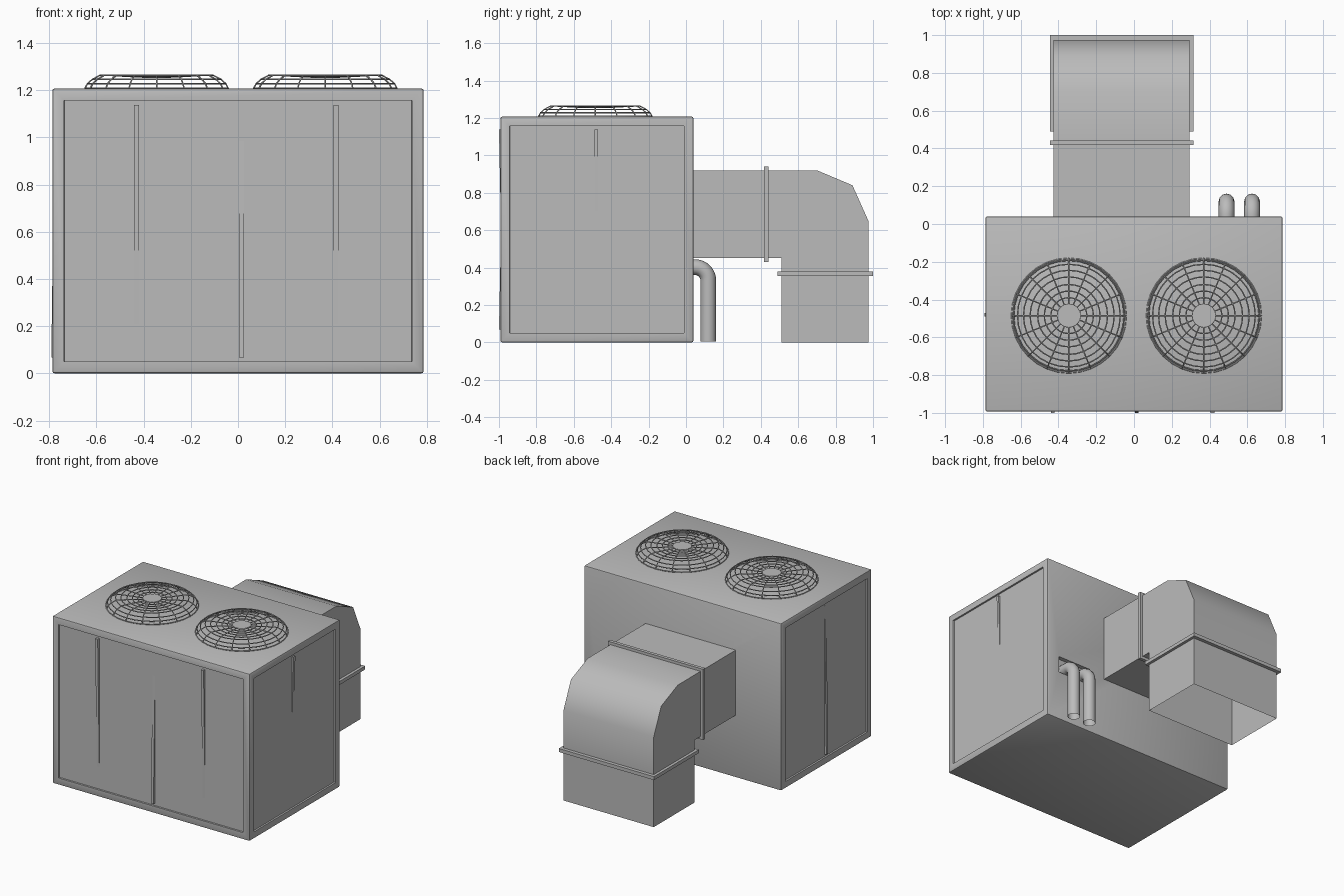
import bpy, bmesh, math
from mathutils import Matrix, Vector

if "Cube" in bpy.data.objects:
    bpy.data.objects.remove(bpy.data.objects["Cube"])

grey = bpy.data.materials.new("painted grey metal")
grey.use_nodes = True
grey.diffuse_color = (0.5, 0.5, 0.5, 1)
grey.node_tree.nodes["Principled BSDF"].inputs["Base Color"].default_value = (0.5, 0.5, 0.5, 1)


def activate(ob):
    bpy.ops.object.select_all(action="DESELECT")
    ob.select_set(True)
    bpy.context.view_layer.objects.active = ob


def smooth(ob, degrees):
    activate(ob)
    bpy.ops.object.shade_smooth_by_angle(angle=math.radians(degrees))


def add_object(name, data):
    ob = bpy.data.objects.new(name, data)
    bpy.context.collection.objects.link(ob)
    data.materials.append(grey)
    return ob


def mesh_object(name, bm):
    bmesh.ops.recalc_face_normals(bm, faces=bm.faces[:])
    mesh = bpy.data.meshes.new(name)
    bm.to_mesh(mesh)
    bm.free()
    return add_object(name, mesh)


def add_box(bm, low, high):
    low, high = Vector(low), Vector(high)
    place = Matrix.Translation((low + high) / 2) @ Matrix.Diagonal((high - low).to_4d())
    bmesh.ops.create_cube(bm, size=1, matrix=place)


def prism(profile, x0, x1):
    """Extrude a (y, z) outline along x."""
    bm = bmesh.new()
    face = bm.faces.new([bm.verts.new((x0, y, z)) for y, z in profile])
    new = bmesh.ops.extrude_face_region(bm, geom=[face])["geom"]
    verts = [g for g in new if isinstance(g, bmesh.types.BMVert)]
    bmesh.ops.translate(bm, verts=verts, vec=(x1 - x0, 0, 0))
    return bm


def tubes(name, paths, radius, sides_level):
    """Sweep round wire along (points, closed) paths."""
    curve = bpy.data.curves.new(name, "CURVE")
    curve.dimensions = "3D"
    curve.bevel_depth = radius
    curve.bevel_resolution = sides_level
    for points, closed in paths:
        spline = curve.splines.new("POLY")
        spline.points.add(len(points) - 1)
        for target, p in zip(spline.points, points):
            target.co = (*p, 1)
        spline.use_cyclic_u = closed
    ob = add_object(name, curve)
    activate(ob)
    bpy.ops.object.convert(target="MESH")
    return bpy.context.view_layer.objects.active


# Cabinet with rounded edges and recessed panels on the front and both sides
bm = bmesh.new()
add_box(bm, (-0.787, -0.993, 0), (0.787, 0.04, 1.207))
bmesh.ops.bevel(bm, geom=bm.edges[:], offset=0.01, segments=2, profile=0.5, affect="EDGES")
bm.normal_update()
panels = [f for f in bm.faces if f.calc_area() > 0.5 and (f.normal.y < -0.9 or abs(f.normal.x) > 0.9)]
bmesh.ops.inset_individual(bm, faces=panels, thickness=0.057)
bmesh.ops.inset_individual(bm, faces=panels, thickness=0.001, depth=-0.012)
cabinet = mesh_object("cabinet", bm)

# Pipe opening cut into the back wall
bm = bmesh.new()
add_box(bm, (0.42, 0.01, 0.36), (0.69, 0.1, 0.48))
cutter = mesh_object("pipe_opening_cutter", bm)
cutter.hide_render = True
cut = cabinet.modifiers.new("pipe opening", "BOOLEAN")
cut.operation = "DIFFERENCE"
cut.object = cutter
activate(cabinet)
bpy.ops.object.modifier_apply(modifier=cut.name)
bpy.data.objects.remove(cutter)
smooth(cabinet, 30)

# Tapered panel dividers, thin at one end
falling = [(-1.0, 1.138), (-0.975, 1.138), (-0.981, 0.21)]
rising = [(-1.0, 0.068), (-0.975, 0.068), (-0.981, 0.985)]
for name, outline, x in (("front_divider_right", falling, -0.43),
                         ("front_divider_middle", rising, 0.015),
                         ("front_divider_left", falling, 0.415)):
    mesh_object(name, prism(outline, x - 0.01, x + 0.01))
side_falling = [(-0.787, 1.138), (-0.765, 1.138), (-0.775, 0.7)]
side_rising = [(-0.777, 1.138), (-0.765, 1.138), (-0.765, 0.068), (-0.791, 0.068)]
for name, outline, x, turn in (("side_divider_left", side_falling, -0.48, 90),
                               ("side_divider_right", side_rising, 0.48, -90)):
    bm = prism(outline, x - 0.01, x + 0.01)
    bmesh.ops.rotate(bm, verts=bm.verts[:], matrix=Matrix.Rotation(math.radians(turn), 3, "Z"))
    mesh_object(name, bm)

# Domed wire fan guards: concentric rings joined by spokes
dome = [(0.303, 1.209), (0.293, 1.228), (0.272, 1.246), (0.24, 1.263), (0.205, 1.263),
        (0.165, 1.261), (0.13, 1.259), (0.095, 1.257), (0.06, 1.256)]
SPOKES, STEPS = 16, 32


def around(r, z, turn):
    return (r * math.cos(turn), r * math.sin(turn), z)


wires = [([around(r, z, math.tau * i / STEPS) for i in range(STEPS)], True) for r, z in dome]
wires += [([around(r, z, math.tau * i / SPOKES) for r, z in dome], False) for i in range(SPOKES)]
guard = tubes("fan_guard_right", wires, 0.0035, 1)
bm = bmesh.new()
bmesh.ops.create_cone(bm, cap_ends=True, segments=STEPS, radius1=0.062, radius2=0.062,
                      depth=0.008, matrix=Matrix.Translation((0, 0, 1.256)))
hub = mesh_object("fan_hub_right", bm)
for part in (guard, hub):
    smooth(part, 50)
    part.location = (-0.345, -0.485, 0)
    twin = part.copy()
    twin.name = part.name.replace("right", "left")
    twin.location.x = 0.37
    bpy.context.collection.objects.link(twin)

# Air duct: straight run, faceted elbow and drop, open underneath
duct_outline = [(0.035, 0.92), (0.43, 0.92), (0.7, 0.92), (0.89, 0.84), (0.975, 0.65),
                (0.975, 0.37), (0.975, 0), (0.51, 0), (0.51, 0.45), (0.035, 0.45)]
bm = prism(duct_outline, -0.425, 0.295)
mouth = [f for f in bm.faces if all(v.co.z < 0.01 for v in f.verts)]
bmesh.ops.recalc_face_normals(bm, faces=bm.faces[:])
bmesh.ops.delete(bm, geom=mouth, context="FACES_ONLY")
smooth(mesh_object("air_duct", bm), 50)

# Flange collars around the duct, each made of four bars
LEFT, RIGHT, LIP = 0.295, -0.425, 0.02
bm = bmesh.new()
for z0, z1 in ((0.43, 0.45), (0.92, 0.94)):
    add_box(bm, (RIGHT - LIP, 0.417, z0), (LEFT + LIP, 0.441, z1))
for x0 in (RIGHT - LIP, LEFT):
    add_box(bm, (x0, 0.417, 0.45), (x0 + LIP, 0.441, 0.92))
mesh_object("straight_duct_flange", bm)
bm = bmesh.new()
for y0, y1 in ((0.49, 0.51), (0.975, 1.0)):
    add_box(bm, (RIGHT - LIP, y0, 0.354), (LEFT + LIP, y1, 0.379))
for x0 in (RIGHT - LIP, LEFT):
    add_box(bm, (x0, 0.51, 0.354), (x0 + LIP, 0.975, 0.379))
mesh_object("drop_duct_flange", bm)

# Two bent pipes leaving the back wall and turning down
BEND = 0.07
for name, x in (("pipe_inner", 0.49), ("pipe_outer", 0.625)):
    path = [(x, 0.012, 0.402)]
    for i in range(9):
        a = math.radians(90 - i * 90 / 8)
        path.append((x, 0.049 + BEND * math.cos(a), 0.332 + BEND * math.sin(a)))
    path.append((x, 0.119, 0.005))
    smooth(tubes(name, [(path, False)], 0.042, 4), 50)
